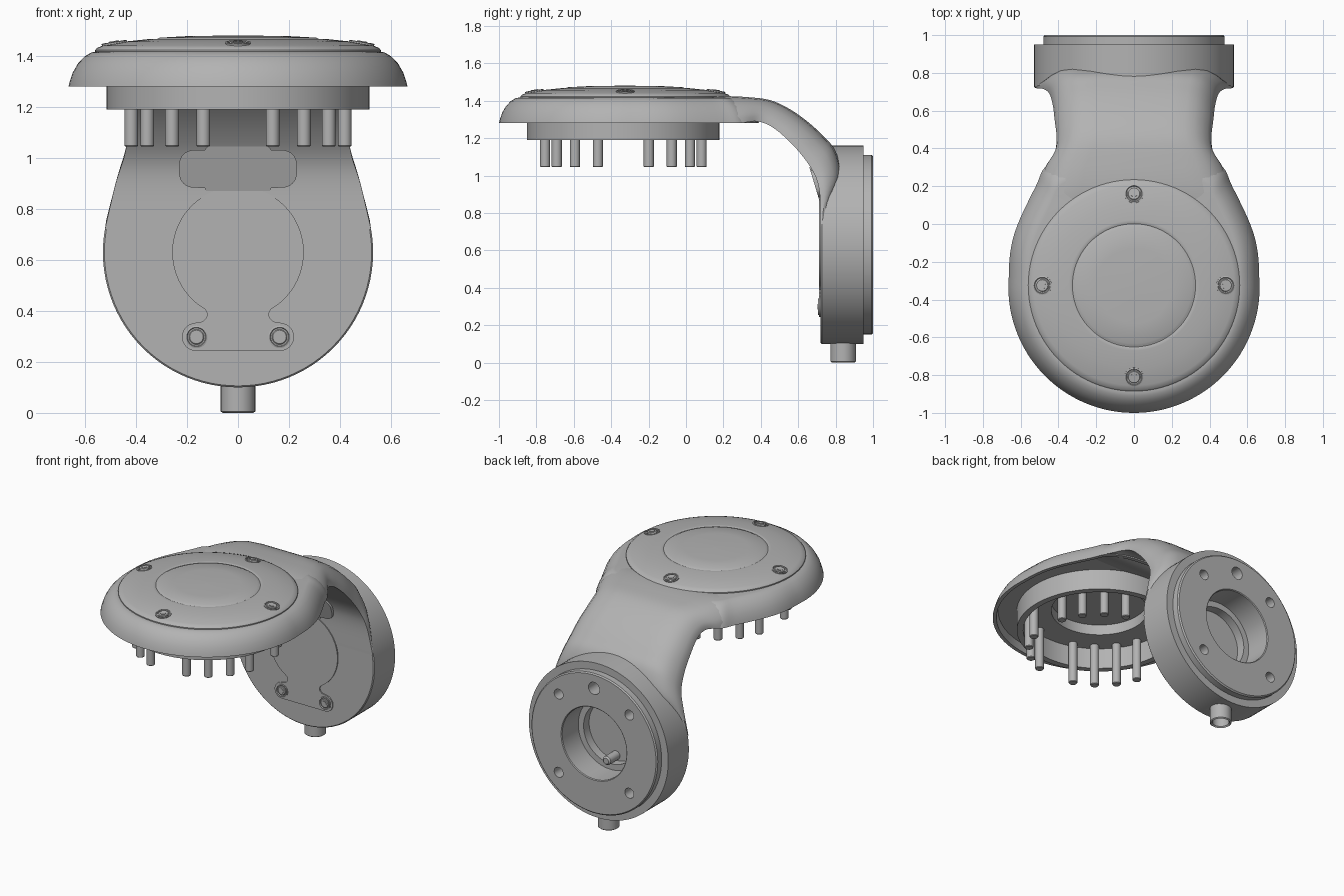
import bpy, bmesh, math
from math import sin, cos, pi, radians
from mathutils import Vector, Matrix

if "Cube" in bpy.data.objects:
    bpy.data.objects.remove(bpy.data.objects["Cube"])

grey = bpy.data.materials.new("machined_grey")
grey.use_nodes = True
colour = (0.45, 0.45, 0.45, 1)
grey.diffuse_color = colour
grey.node_tree.nodes["Principled BSDF"].inputs["Base Color"].default_value = colour
parts = []


def finish(name, bm, matrix=None):
    bmesh.ops.remove_doubles(bm, verts=bm.verts[:], dist=1e-5)
    bmesh.ops.recalc_face_normals(bm, faces=bm.faces[:])
    mesh = bpy.data.meshes.new(name)
    bm.to_mesh(mesh)
    bm.free()
    mesh.materials.append(grey)
    ob = bpy.data.objects.new(name, mesh)
    bpy.context.collection.objects.link(ob)
    if matrix:
        ob.matrix_world = matrix
    parts.append(ob)
    return ob


def loft(name, rings, caps=True, matrix=None, closed=False):
    """Skin a list of equal-length closed loops."""
    bm = bmesh.new()
    rows = [[bm.verts.new(p) for p in r] for r in rings]
    pairs = list(zip(rows, rows[1:])) + ([(rows[-1], rows[0])] if closed else [])
    for a, b in pairs:
        for i in range(len(a)):
            j = (i + 1) % len(a)
            bm.faces.new((a[i], a[j], b[j], b[i]))
    if caps and not closed:
        bm.faces.new(rows[0])
        bm.faces.new(rows[-1])
    return finish(name, bm, matrix)


def lathe(name, profile, matrix, n=64, closed=False):
    """Revolve (radius, height) points about local z."""
    rings = [[(max(r, 1e-4) * cos(2 * pi * i / n), max(r, 1e-4) * sin(2 * pi * i / n), h)
              for i in range(n)] for r, h in profile]
    return loft(name, rings, True, matrix, closed)


def smooth_path(pts, n):
    """Catmull-Rom samples through tuples of any length."""
    p = [Vector(q) for q in pts]
    p = [2 * p[0] - p[1]] + p + [2 * p[-1] - p[-2]]
    out = []
    for a, b, c, d in zip(p, p[1:], p[2:], p[3:]):
        for k in range(n):
            t = k / n
            out.append(0.5 * (2 * b + (c - a) * t + (2 * a - 5 * b + 4 * c - d) * t * t
                              + (3 * b - a - 3 * c + d) * t ** 3))
    return out + [p[-2]]


def arc(cx, cy, r, a0, a1, n):
    return [(cx + r * cos(radians(a0 + (a1 - a0) * i / n)),
             cy + r * sin(radians(a0 + (a1 - a0) * i / n))) for i in range(n + 1)]


def at(x, y, z):
    return Matrix.Translation((x, y, z))


BACK = Matrix.Rotation(radians(-90), 4, "X")     # local z -> +y
FRONT = Matrix.Rotation(radians(90), 4, "X")     # local z -> -y
CY, HUB = -0.335, 0.63

# Egg-shaped shell, hollow underneath
tail = [(.665, CY), (.655, -.15), (.615, 0), (.52, .2), (.46, .31), (.3, .37), (0, .39)]
half = arc(0, CY, .665, -90, 0, 28)[:-1] + [tuple(v) for v in smooth_path(tail, 6)]
egg = half + [(-x, y) for x, y in half[-2:0:-1]]


def level(s, z):
    return [(x * s, CY + (y - CY) * s, z) for x, y in egg]


def round_level(r, z):
    out = []
    for x, y in egg:
        d = Vector((x, y - CY)).normalized() * r
        out.append((d.x, CY + d.y, z))
    return out


loft("upper_shell", [round_level(.3, 1.4), round_level(.3, 1.33), level(.95, 1.33),
                     level(.965, 1.28), level(1, 1.28), level(.993, 1.3), level(.975, 1.335),
                     level(.945, 1.37), level(.905, 1.398), level(.865, 1.414),
                     level(.84, 1.417)])

# Curved neck: (inner y, inner z, outer y, outer z, half width)
stations = [(.1, 1.34, .1, 1.415, .53), (.2, 1.315, .2, 1.424, .5), (.3, 1.285, .32, 1.42, .47),
            (.38, 1.29, .45, 1.403, .42), (.46, 1.26, .56, 1.352, .41),
            (.55, 1.185, .66, 1.28, .42), (.63, 1.095, .74, 1.205, .43),
            (.69, 1.0, .8, 1.13, .448), (.715, .9, .83, 1.0, .48), (.719, .72, .775, .9, .522)]
shoulder = [(0, 0), (.005, .2), (.02, .4), (.05, .65), (.09, .84), (.14, .95), (.22, 1)]
sections = []
for iy, iz, oy, oz, w in smooth_path(stations, 5):
    right = [(w - d, iy + (oy - iy) * t, iz + (oz - iz) * t) for d, t in shoulder]
    sections.append(right + [(-x, y, z) for x, y, z in reversed(right)])
loft("neck", sections)

# Rear flange with bore and bolt holes
flange = lathe("rear_flange", [(0, .72), (.524, .72), (.53, .726), (.53, .95), (.48, .95),
                               (.48, .992), (.472, 1), (.25, 1), (.245, .995), (.245, .82),
                               (.205, .82), (.205, .76), (0, .76)],
               at(0, 0, HUB) @ BACK, 96)
cutters = []
for angle in (45, 90, 135, 225, 315):
    x, z = .38 * cos(radians(angle)), .38 * sin(radians(angle))
    r = .042 if angle == 90 else .034
    cutters.append(lathe("hole_cutter", [(r, .87), (r, 1.1)], at(x, 0, HUB + z) @ BACK, 24))
for c in cutters:
    c.hide_render = True
    m = flange.modifiers.new("hole", "BOOLEAN")
    m.operation, m.object, m.solver = "DIFFERENCE", c, "EXACT"
bpy.context.view_layer.update()
drilled = bpy.data.meshes.new_from_object(
    flange.evaluated_get(bpy.context.evaluated_depsgraph_get()))
flange.modifiers.clear()
flange.data = drilled
for c in cutters:
    parts.remove(c)
    bpy.data.objects.remove(c)

# Small catch inside the bore
lathe("bore_catch", [(.03, 0), (.03, .1), (.02, .11), (0, .11)], at(0, .76, HUB - .17) @ BACK, 20)

# Cable spigot under the flange
lathe("cable_spigot", [(0, .07), (.052, .07), (.052, .008), (.06, 0), (.068, .006),
                       (.068, .13), (0, .13)], at(0, .84, 0), 32)


# Raised covers on the inner face of the flange
def plate(name, outline, front, back):
    pts = outline + [(-x, z) for x, z in reversed(outline)]
    loft(name, [[(x, front(z), z) for x, z in pts], [(x, back(z), z) for x, z in pts]])


hub_cover = ([(.08, .243)] + arc(.165, .298, .055, -90, 80, 12)
             + [(.14, .358), (.124, .372), (.12, .39), (.13, .407)]
             + arc(0, HUB, .258, -58, 88, 36))
plate("hub_cover", hub_cover, lambda z: .712, lambda z: .74)
tab = ([(.125, .87), (.13, .882)] + arc(.175, .94, .056, -90, 0, 8)
       + arc(.175, .975, .056, 0, 90, 8) + [(.13, 1.032), (.12, 1.045)])
plate("cable_clip", tab, lambda z: .709 - (z - .88) * .3, lambda z: .75 - (z - .88) * .3)

# Cover cap on the shell with a raised round centre
lathe("cover_cap", [(0, 1.4), (.56, 1.4), (.56, 1.424), (.553, 1.432), (.53, 1.441),
                    (.44, 1.457), (.345, 1.467), (.332, 1.467), (.326, 1.464), (.318, 1.467),
                    (.308, 1.472), (.2, 1.478), (0, 1.481)], at(0, -.325, 0), 96)


# Socket screws
def screw(name, matrix, r):
    lathe(name + "_rim", [(r, -.02), (r, .004), (r * .86, .006), (r * .8, .002), (r * .8, -.02)],
          matrix, 28, True)
    lathe(name + "_head", [(0, -.02), (r * .68, -.02), (r * .68, .003), (r * .6, .006), (0, .006)],
          matrix, 28)
    lathe(name + "_hex", [(0, 0), (r * .4, 0), (r * .4, .009), (0, .009)], matrix, 6)


for k in range(4):
    spin = Matrix.Rotation(k * pi / 2, 4, "Z")
    tilt = Matrix.Rotation(radians(9), 4, "Y")
    screw("cap_screw", at(0, -.325, 0) @ spin @ at(.485, 0, 1.45) @ tilt, .05)
for side in (-1, 1):
    screw("cover_screw", at(side * .163, .711, .298) @ FRONT, .044)

# Ring and contact pins below the shell
lathe("lower_ring", [(.515, 1.35), (.515, 1.19), (.475, 1.19), (.475, 1.35)],
      at(0, CY, 0), 96, True)
for k in range(20):
    if k % 5:
        a = k * pi / 10
        lathe("contact_pin", [(0, 1.045), (.024, 1.045), (.027, 1.049), (.027, 1.345), (0, 1.345)],
              at(.44 * cos(a), CY + .44 * sin(a), 0), 20)

# Smooth shading with sharp edges kept
bpy.ops.object.select_all(action="DESELECT")
for ob in parts:
    ob.select_set(True)
bpy.context.view_layer.objects.active = parts[0]
bpy.ops.object.shade_smooth_by_angle(angle=radians(30))
